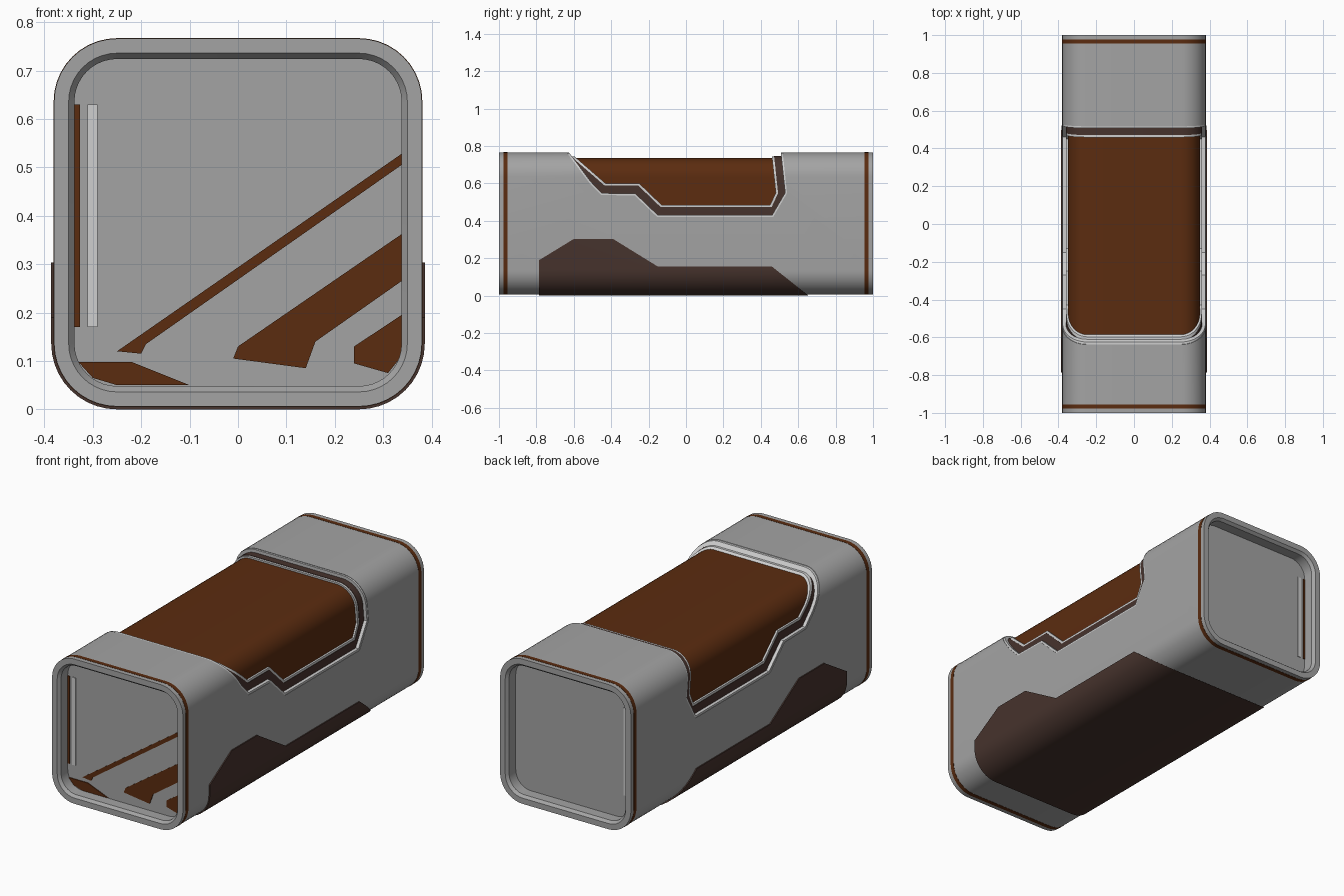
import bpy, bmesh, math

cube = bpy.data.objects.get("Cube")
if cube:
    bpy.data.objects.remove(cube, do_unlink=True)

MID = 0.386        # height of the tube's axis
HALF = 0.38        # outer half width
RADIUS = 0.13      # outer corner radius


def material(name, r, g, b):
    m = bpy.data.materials.new(name)
    m.use_nodes = True
    m.diffuse_color = (r, g, b, 1)
    bsdf = next(n for n in m.node_tree.nodes if n.type == 'BSDF_PRINCIPLED')
    bsdf.inputs["Base Color"].default_value = (r, g, b, 1)
    return m


grey = material("shell grey", 0.37, 0.37, 0.37)
light = material("light grey trim", 0.62, 0.62, 0.62)
orange = material("burnt orange", 0.105, 0.025, 0.005)
brown = material("dark brown", 0.062, 0.033, 0.026)


def make_object(name, bm, mat):
    bmesh.ops.recalc_face_normals(bm, faces=bm.faces)
    mesh = bpy.data.meshes.new(name)
    bm.to_mesh(mesh)
    bm.free()
    ob = bpy.data.objects.new(name, mesh)
    bpy.context.collection.objects.link(ob)
    mesh.materials.append(mat)
    return ob


def rounded_square(half, steps=10):
    """Concentric rounded square as (x, z) points."""
    r = RADIUS - (HALF - half)
    c = half - r
    pts = []
    for k, (sx, sz) in enumerate(((1, 1), (-1, 1), (-1, -1), (1, -1))):
        for i in range(steps + 1):
            a = math.pi / 2 * (k + i / steps)
            pts.append((sx * c + r * math.cos(a), MID + sz * c + r * math.sin(a)))
    return pts


def tube(name, sections, mat):
    """Loft rounded squares given as (y, half width) and cap both ends."""
    bm = bmesh.new()
    loops = [[bm.verts.new((x, y, z)) for x, z in rounded_square(h)] for y, h in sections]
    for a, b in zip(loops, loops[1:]):
        for i in range(len(a)):
            j = (i + 1) % len(a)
            bm.faces.new((a[i], a[j], b[j], b[i]))
    bm.faces.new(loops[0])
    bm.faces.new(loops[-1])
    return make_object(name, bm, mat)


def extrude(name, pts, axis, lo, hi, mat):
    """Prism of a 2D outline along x (outline in y, z) or y (outline in x, z)."""
    bm = bmesh.new()

    def loop(d):
        return [bm.verts.new((d, u, v) if axis == 'x' else (u, d, v)) for u, v in pts]
    a, b = loop(lo), loop(hi)
    for i in range(len(a)):
        j = (i + 1) % len(a)
        bm.faces.new((a[i], a[j], b[j], b[i]))
    bm.faces.new(a)
    bm.faces.new(b)
    return make_object(name, bm, mat)


def offset(path, d):
    """Push an open path sideways by d with mitred corners."""
    out = []
    for i, (u, v) in enumerate(path):
        norms = []
        for a, b in ((i - 1, i), (i, i + 1)):
            if a >= 0 and b < len(path):
                du, dv = path[b][0] - path[a][0], path[b][1] - path[a][1]
                n = math.hypot(du, dv)
                norms.append((dv / n, -du / n))
        nu = sum(n[0] for n in norms) / len(norms)
        nv = sum(n[1] for n in norms) / len(norms)
        s = d / (nu * nu + nv * nv)
        out.append((u + nu * s, v + nv * s))
    return out


def carve(ob, outline, operation):
    cutter = extrude("cutter", outline, 'x', -1, 1, ob.data.materials[0])
    cutter.hide_render = True
    mod = ob.modifiers.new("carve", 'BOOLEAN')
    mod.operation = operation
    mod.solver = 'EXACT'
    mod.object = cutter
    bpy.context.view_layer.objects.active = ob
    bpy.ops.object.modifier_apply(modifier=mod.name)
    bpy.data.objects.remove(cutter, do_unlink=True)


def window(ob, path, grow=0.0):
    """Cut away everything above a side-on path."""
    p = offset(path, grow) if grow else path
    carve(ob, p + [(p[-1][0], 1.0), (p[0][0], 1.0)], 'DIFFERENCE')


# Side-on window outlines, front to back
outer_path = [(-0.64, 0.785), (-0.51, 0.61), (-0.45, 0.548), (-0.27, 0.545),
              (-0.15, 0.43), (0.46, 0.43), (0.53, 0.55), (0.505, 0.785)]
inner_path = [(-0.62, 0.765), (-0.43, 0.6), (-0.25, 0.6), (-0.13, 0.485),
              (0.45, 0.485), (0.48, 0.55), (0.457, 0.765)]

# Outer shell with a chamfered rim and a recessed cap at each end
shell = tube("shell", [(-0.93, 0.338), (-0.985, 0.338), (-1, 0.35), (-1, HALF),
                       (1, HALF), (1, 0.35), (0.985, 0.338), (0.93, 0.338)], grey)
window(shell, outer_path, 0.01)
smooth = [shell]

# Nested layers seen in the window
for name, half, mat, path in (("window_trim", HALF - 0.002, light, outer_path),
                              ("window_frame", 0.361, brown, inner_path),
                              ("inner_trim", 0.359, light, inner_path)):
    layer = tube(name, [(-0.8, half), (0.7, half)], mat)
    window(layer, path, 0.012 if name == "window_frame" else 0)
    smooth.append(layer)
smooth.append(tube("core", [(-0.85, 0.349), (0.85, 0.349)], orange))

# Underside guard that wraps up both sides
guard = tube("lower_guard", [(-0.785, 0.386), (0.8, 0.386)], brown)
carve(guard, [(-0.9, -0.1), (-0.9, 0.12), (-0.785, 0.19), (-0.6, 0.303), (-0.39, 0.303),
              (-0.15, 0.155), (0.46, 0.155), (0.655, 0), (0.655, -0.1)], 'INTERSECT')
smooth.append(guard)

# Coloured bands and end details
for side, end in ((-1, "front"), (1, "back")):
    smooth.append(tube(end + "_band", [(side * 0.955, HALF + 0.001),
                                       (side * 0.977, HALF + 0.001)], orange))
    # Hollow band so the recess stays open
    bpy.data.objects.remove(smooth.pop(), do_unlink=True)
    ring = tube(end + "_band", [(side * 0.955, 0.36), (side * 0.955, HALF + 0.001),
                                (side * 0.977, HALF + 0.001), (side * 0.977, 0.36)], orange)
    bm = bmesh.new()
    bm.from_mesh(ring.data)
    bmesh.ops.delete(bm, geom=[f for f in bm.faces if len(f.verts) > 4], context='FACES_ONLY')
    bm.to_mesh(ring.data)
    bm.free()
    smooth.append(ring)
    # Slot strips beside the cap
    for part, x0, x1, mat in (("slot_edge", -0.338, -0.326, orange),
                              ("slot_strip", -0.311, -0.29, light)):
        extrude(end + "_" + part, [(x0, 0.17), (x1, 0.17), (x1, 0.63), (x0, 0.63)],
                'y', side * 0.928, side * 0.934, mat)

# Diagonal inlays on the front cap
inlays = [
    [(-0.25, 0.12), (-0.2, 0.115), (-0.19, 0.135), (0.338, 0.505), (0.338, 0.528)],
    [(-0.01, 0.105), (0.14, 0.085), (0.16, 0.14), (0.338, 0.265), (0.338, 0.362), (0, 0.13)],
    [(0.24, 0.095), (0.31, 0.075), (0.338, 0.11), (0.338, 0.195), (0.24, 0.13)],
    [(-0.33, 0.098), (-0.22, 0.098), (-0.1, 0.05), (-0.25, 0.05), (-0.3, 0.065)],
]
for i, pts in enumerate(inlays):
    extrude("front_inlay_%d" % (i + 1), pts, 'y', -0.928, -0.934, orange)

# Smooth the rounded corners, keep hard edges
bpy.ops.object.select_all(action='DESELECT')
for ob in smooth:
    ob.select_set(True)
bpy.context.view_layer.objects.active = shell
bpy.ops.object.shade_smooth_by_angle(angle=math.radians(30))
